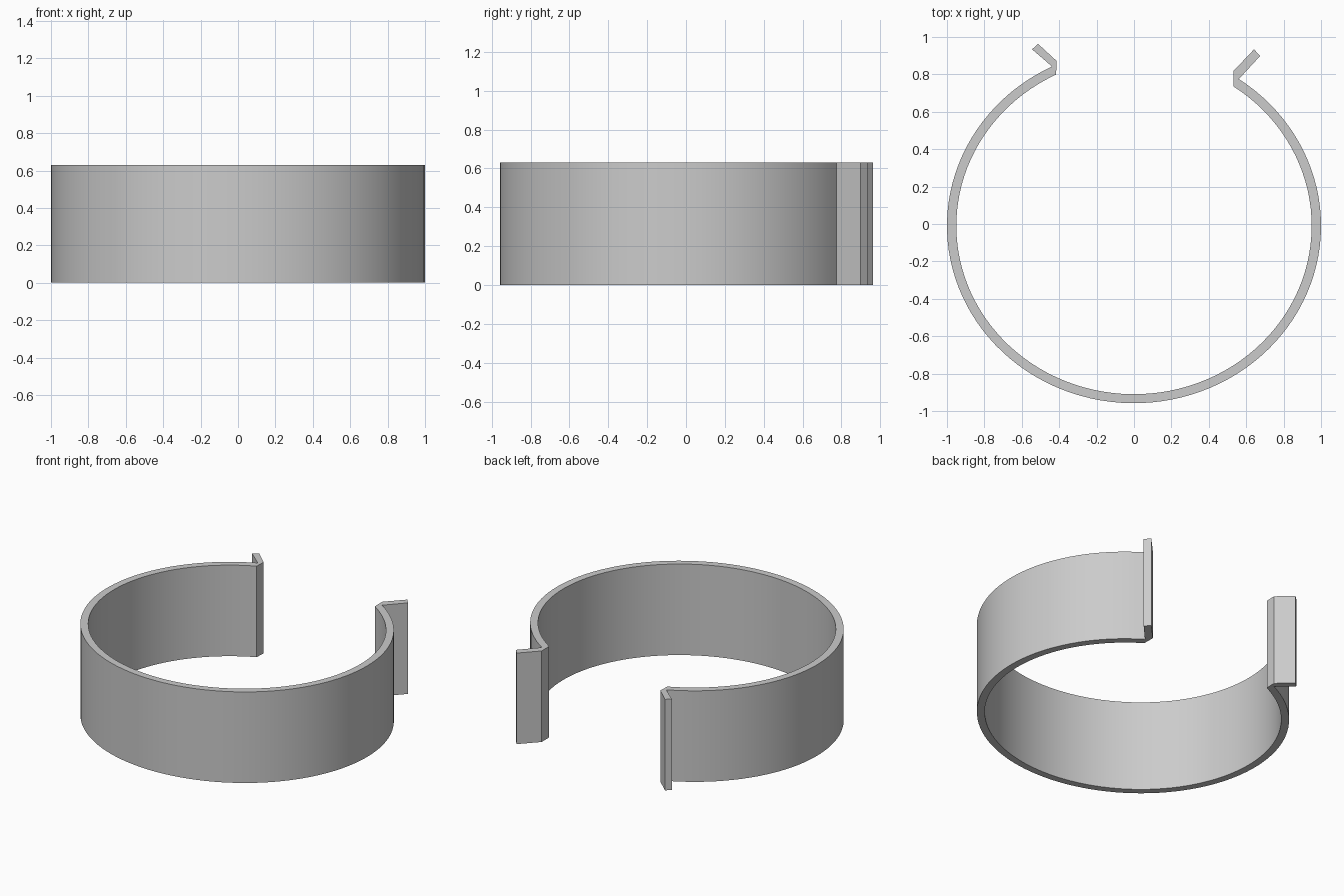
import bpy
import bmesh
from math import sin, cos, radians

HEIGHT = 0.63
CENTRE_Y = -0.01
SEGMENTS = 96
START, END = 55.9, -244.0   # arc runs clockwise around the front

cube = bpy.data.objects.get("Cube")
if cube:
    bpy.data.objects.remove(cube, do_unlink=True)

grey = bpy.data.materials.new("plain grey")
grey.use_nodes = True
colour = (0.6, 0.6, 0.6, 1)
grey.diffuse_color = colour
grey.node_tree.nodes["Principled BSDF"].inputs["Base Color"].default_value = colour


def arc(rx, ry):
    """Points of the open oval band, from the left end to the right end."""
    points = []
    for i in range(SEGMENTS + 1):
        t = radians(START + (END - START) * i / SEGMENTS)
        points.append((rx * cos(t), CENTRE_Y + ry * sin(t)))
    return points


# Closed outline: outer arc, right lip, inner arc, left lip
outer = arc(1.0, 0.948)
inner = arc(0.95, 0.90)
right_lip = [(-0.545, 0.934), (-0.513, 0.963), (-0.414, 0.872)]
left_lip = [(0.532, 0.818), (0.642, 0.934), (0.674, 0.898)]
outline = outer + right_lip + inner[::-1] + left_lip

# Extrude the outline upward into the clip band
bm = bmesh.new()
base = bm.faces.new([bm.verts.new((x, y, 0)) for x, y in outline])
wall = bmesh.ops.extrude_face_region(bm, geom=[base], use_keep_orig=True)
top = [v for v in wall["geom"] if isinstance(v, bmesh.types.BMVert)]
bmesh.ops.translate(bm, verts=top, vec=(0, 0, HEIGHT))
bmesh.ops.recalc_face_normals(bm, faces=bm.faces)

mesh = bpy.data.meshes.new("clip_band")
bm.to_mesh(mesh)
bm.free()
mesh.materials.append(grey)
band = bpy.data.objects.new("clip_band", mesh)
bpy.context.collection.objects.link(band)

# Smooth walls with crisp rims and lip corners
bpy.ops.object.select_all(action="DESELECT")
band.select_set(True)
bpy.context.view_layer.objects.active = band
bpy.ops.object.shade_smooth_by_angle(angle=radians(30))
